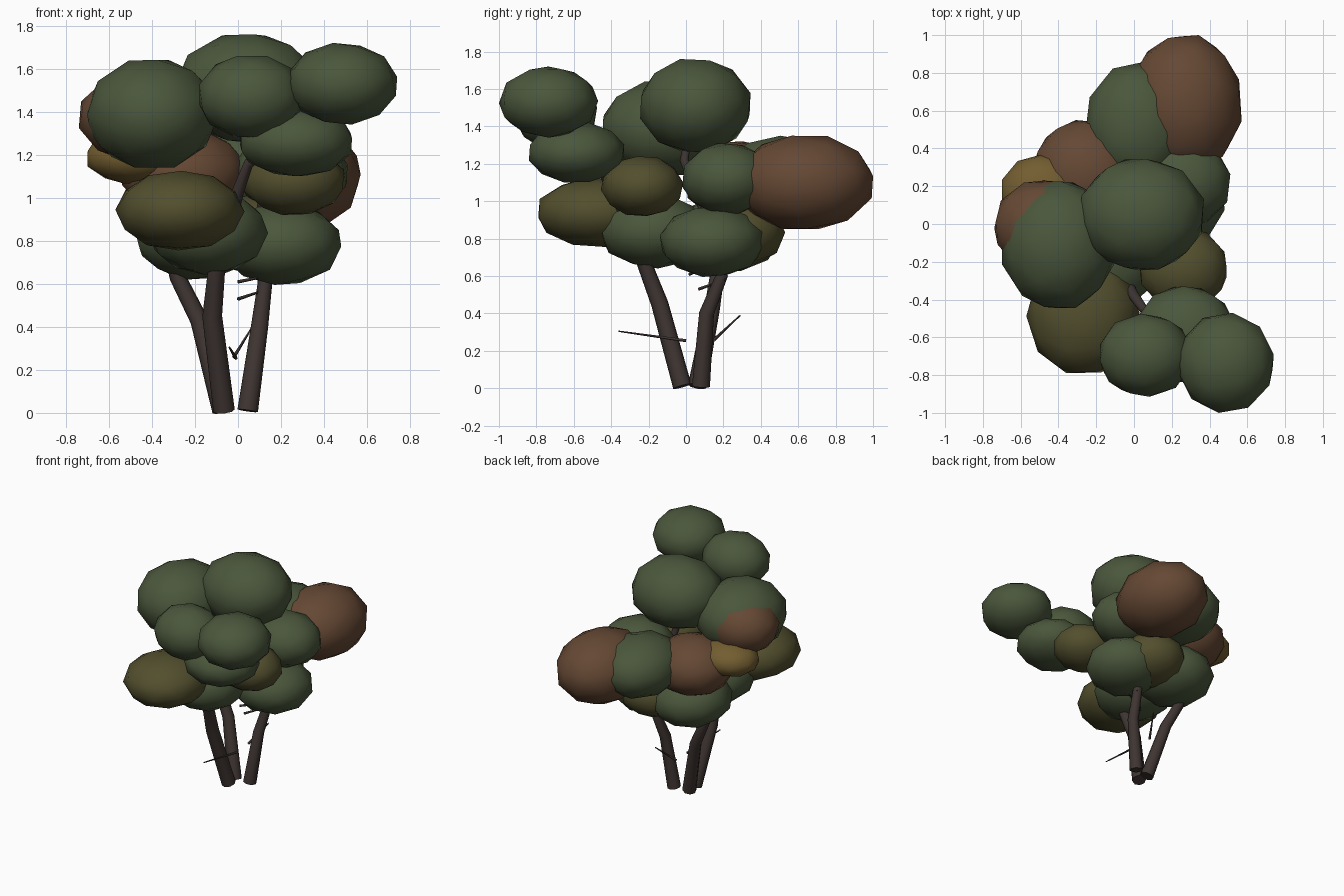
import bpy, bmesh, math, random
from mathutils import Vector, Euler

if "Cube" in bpy.data.objects:
    bpy.data.objects.remove(bpy.data.objects["Cube"])

random.seed(4)


def material(name, rgb):
    m = bpy.data.materials.new(name)
    m.diffuse_color = (*rgb, 1)
    m.use_nodes = True
    m.node_tree.nodes["Principled BSDF"].inputs["Base Color"].default_value = m.diffuse_color
    return m


GREEN = material("green_leaf", (0.07, 0.095, 0.045))
BROWN = material("brown_leaf", (0.13, 0.065, 0.034))
OLIVE = material("olive_leaf", (0.085, 0.078, 0.027))
OCHRE = material("ochre_leaf", (0.17, 0.11, 0.03))
BARK = material("bark", (0.05, 0.036, 0.032))


def finish(name, bm, mat):
    me = bpy.data.meshes.new(name)
    bm.to_mesh(me)
    bm.free()
    me.materials.append(mat)
    ob = bpy.data.objects.new(name, me)
    bpy.context.collection.objects.link(ob)
    return ob


def clump(name, mat, centre, radii):
    """Low-poly ellipsoid, fitted exactly to its centre and radii."""
    bm = bmesh.new()
    bmesh.ops.create_icosphere(bm, subdivisions=2, radius=1)
    rot = Euler([random.uniform(-0.3, 0.3), random.uniform(-0.3, 0.3),
                 random.uniform(0, 6.28)]).to_matrix()
    for v in bm.verts:
        v.co = rot @ v.co
    ext = [max(abs(v.co[i]) for v in bm.verts) for i in range(3)]
    for v in bm.verts:
        v.co = Vector([centre[i] + v.co[i] * radii[i] / ext[i] for i in range(3)])
    for f in bm.faces:
        f.smooth = True
    finish(name, bm, mat)


def limb(name, points, radii, sides=8):
    """Tapered tube through the points."""
    pts = [Vector(p) for p in points]
    bm = bmesh.new()
    rings = []
    for i, p in enumerate(pts):
        d = (pts[min(i + 1, len(pts) - 1)] - pts[max(i - 1, 0)]).normalized()
        ref = Vector((0, 1, 0)) if abs(d.y) < 0.9 else Vector((1, 0, 0))
        u = ref.cross(d).normalized()
        w = d.cross(u)
        rings.append([bm.verts.new(p + radii[i] * (
            u * math.cos(2 * math.pi * k / sides) + w * math.sin(2 * math.pi * k / sides)))
            for k in range(sides)])
    for a, b in zip(rings, rings[1:]):
        for k in range(sides):
            j = (k + 1) % sides
            bm.faces.new((a[k], a[j], b[j], b[k])).smooth = True
    bm.faces.new(rings[0][::-1])
    bm.faces.new(rings[-1])
    finish(name, bm, BARK)


# Foliage: upper crown
clump("leaf_top", GREEN, (0.04, 0.05, 1.51), (0.33, 0.295, 0.25))
clump("leaf_upper_left", GREEN, (-0.40, -0.11, 1.39), (0.30, 0.335, 0.25))
clump("leaf_upper_left_back", BROWN, (-0.48, -0.01, 1.375), (0.26, 0.24, 0.2))
# Foliage: front right cluster
clump("leaf_front_high", GREEN, (0.485, -0.735, 1.53), (0.255, 0.265, 0.19))
clump("leaf_front_centre", GREEN, (0.06, -0.695, 1.47), (0.24, 0.22, 0.19))
clump("leaf_front_under", GREEN, (0.27, -0.585, 1.26), (0.26, 0.255, 0.16))
clump("leaf_right_olive", OLIVE, (0.26, -0.235, 1.08), (0.23, 0.22, 0.16))
clump("leaf_front_olive", OLIVE, (-0.27, -0.48, 0.94), (0.30, 0.31, 0.185))
# Foliage: middle and back
clump("leaf_back_brown", BROWN, (0.27, 0.635, 1.10), (0.30, 0.365, 0.25))
clump("leaf_back_green", GREEN, (0.02, 0.52, 1.13), (0.28, 0.34, 0.22))
clump("leaf_back_left_brown", BROWN, (-0.25, 0.27, 1.11), (0.29, 0.28, 0.21))
clump("leaf_left_ochre", OCHRE, (-0.48, 0.17, 1.19), (0.22, 0.20, 0.125))
clump("leaf_right_green", GREEN, (0.25, 0.22, 1.12), (0.26, 0.24, 0.19))
# Foliage: lower skirt
clump("leaf_low_right", GREEN, (0.20, 0.14, 0.785), (0.28, 0.28, 0.19))
clump("leaf_low_front", GREEN, (-0.14, -0.17, 0.84), (0.28, 0.29, 0.20))
clump("leaf_low_left", GREEN, (-0.19, 0.21, 0.82), (0.29, 0.29, 0.20))
clump("leaf_low_back_olive", OLIVE, (0.07, 0.27, 0.83), (0.25, 0.26, 0.18))

# Three leaning trunks running into branches
limb("trunk_front", [(-0.065, -0.02, 0.01), (-0.12, -0.14, 0.45), (-0.10, -0.22, 0.66),
                     (-0.04, -0.31, 0.88), (0.0, -0.38, 1.03), (0.05, -0.45, 1.16), (0.25, -0.55, 1.30)],
     [0.05, 0.046, 0.04, 0.032, 0.028, 0.024, 0.016])
limb("trunk_left", [(-0.07, 0.06, 0.01), (-0.18, 0.14, 0.43), (-0.28, 0.17, 0.63),
                    (-0.36, 0.12, 0.95), (-0.42, 0.0, 1.25)],
     [0.05, 0.042, 0.038, 0.028, 0.016])
limb("trunk_right", [(0.045, 0.08, 0.01), (0.10, 0.11, 0.40), (0.125, 0.19, 0.60),
                     (0.13, 0.12, 0.90), (0.08, -0.01, 1.22), (0.04, 0.03, 1.45)],
     [0.048, 0.04, 0.034, 0.03, 0.024, 0.015])

# Thin bare twigs
twigs = [((-0.01, 0.0, 0.255), (-0.04, -0.36, 0.305)),
         ((-0.02, 0.15, 0.26), (0.06, 0.29, 0.39)),
         ((0.0, 0.07, 0.53), (0.15, 0.21, 0.58)),
         ((0.0, 0.02, 0.61), (0.18, 0.10, 0.645))]
for n, (a, b) in enumerate(twigs):
    limb(f"twig_{n + 1}", [a, b], [0.009, 0.004], 5)
